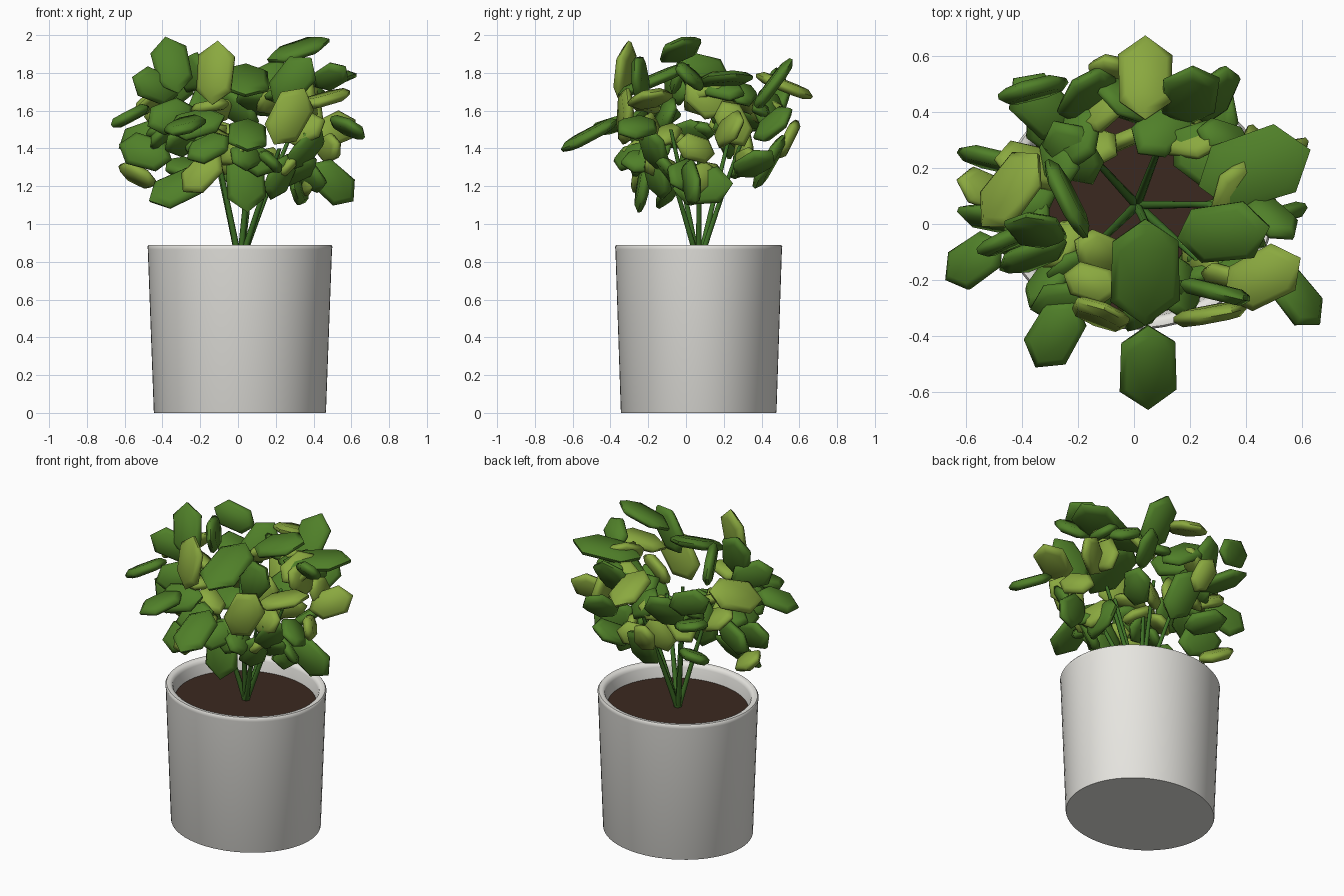
import bpy, bmesh, math, random
from mathutils import Vector, Matrix

random.seed(4)
CX, CY = 0.01, 0.067          # plant and pot axis
RX, RY = 0.49, 0.443          # oval pot rim radii


def material(name, rgb):
    m = bpy.data.materials.new(name)
    m.diffuse_color = (*rgb, 1)
    return m


GREEN = material("leaf green", (0.08, 0.215, 0.022))
LIGHT = material("light leaf green", (0.255, 0.395, 0.05))
STEM = material("stem green", (0.05, 0.17, 0.02))
POT = material("pot grey white", (0.8, 0.79, 0.75))
SOIL = material("soil brown", (0.043, 0.022, 0.014))


def add_object(name, bm, mat, angle):
    bmesh.ops.recalc_face_normals(bm, faces=bm.faces)
    me = bpy.data.meshes.new(name)
    bm.to_mesh(me)
    bm.free()
    me.materials.append(mat)
    ob = bpy.data.objects.new(name, me)
    bpy.context.collection.objects.link(ob)
    bpy.ops.object.select_all(action='DESELECT')
    ob.select_set(True)
    bpy.context.view_layer.objects.active = ob
    bpy.ops.object.shade_smooth_by_angle(angle=math.radians(angle))


def skin(bm, rings):
    """Join consecutive rings with quads and cap both ends."""
    for a, b in zip(rings, rings[1:]):
        for i in range(len(a)):
            j = (i + 1) % len(a)
            bm.faces.new((a[i], a[j], b[j], b[i]))
    bm.faces.new(rings[0])
    bm.faces.new(rings[-1])


def lathe(name, profile, mat, n=64):
    """Oval lathe; profile is (fraction of rim radius, height)."""
    bm = bmesh.new()
    angles = [2 * math.pi * i / n for i in range(n)]
    skin(bm, [[bm.verts.new((CX + RX * r * math.cos(t), CY + RY * r * math.sin(t), z))
               for t in angles] for r, z in profile])
    add_object(name, bm, mat, 50)


# Pot with rounded rim, and soil inside
lathe("pot", [(0.925, 0), (0.93, 0.005), (0.995, 0.865), (1.0, 0.88), (0.985, 0.89), (0.945, 0.89),
              (0.915, 0.883), (0.9, 0.865), (0.87, 0.76)], POT)
lathe("soil", [(0.86, 0.77), (0.875, 0.8)], SOIL)


# Stems: bowed tapered tubes fanning out of the soil
def stem(name, tip, r0=0.018, r1=0.011, n=6):
    bm = bmesh.new()
    base = Vector((CX, CY, 0.78))
    tip = Vector(tip)
    mid = base.lerp(tip, 0.5) + Vector((0, 0, 0.03))
    rings = []
    for k in range(6):
        t = k / 5
        p = base * (1 - t) ** 2 + mid * 2 * t * (1 - t) + tip * t * t
        r = r0 + (r1 - r0) * t
        rings.append([bm.verts.new(p + Vector((r * math.cos(a), r * math.sin(a), 0)))
                      for a in (2 * math.pi * i / n for i in range(n))])
    skin(bm, rings)
    add_object(name, bm, STEM, 70)


STEM_TIPS = [(0.27, 0.07, 1.45), (0.1, 0.3, 1.45), (-0.15, 0.24, 1.5), (-0.14, -0.08, 1.5),
             (0.08, -0.08, 1.5), (0.22, -0.12, 1.4)]
for i, tip in enumerate(STEM_TIPS):
    stem(f"stem_{i + 1}", tip)

# Leaf outline: pointed six-sided blade along local x, unit length
OUTLINE = [(-0.5, 0), (-0.29, 0.285), (0.27, 0.3), (0.5, 0), (0.27, -0.3), (-0.29, -0.285)]
# Optional facing: front, back, right, up
FACING = {"F": (0, -1, 0.25), "B": (0, 1, 0.25), "R": (1, 0, 0.2), "U": (0, 0, 1)}


def leaf(name, centre, along, mat, facing=None):
    """Thick padded blade; by default its face turns away from the middle of the crown."""
    bm = bmesh.new()
    c, d = Vector(centre), Vector(along)
    length = d.length
    x = d.normalized()
    out = Vector(FACING[facing]) if facing else c - Vector((CX, CY, 1.25))
    y = out.cross(x).normalized()
    frame = Matrix((x, y, x.cross(y))).transposed()
    rings = []
    for s, h in ((0.72, -0.027), (0.97, -0.012), (1.0, 0.006), (0.78, 0.03)):
        rings.append([bm.verts.new(c + frame @ Vector((u * s * length, v * s * length, h)))
                      for u, v in OUTLINE])
    skin(bm, rings)
    add_object(name, bm, mat, 60)


# Outer leaves: centre, base-to-tip direction, optional facing
UPPER_GREEN = [
    (0.04, -0.17, 1.76, 0, -0.38, -0.16), (0.32, -0.03, 1.92, 0.33, 0.04, 0.11),
    (0.43, 0.2, 1.76, 0.4, 0.13, 0.06), (0.28, 0.23, 1.69, 0.28, -0.2, 0.05, "U"),
    (-0.35, -0.02, 1.84, -0.07, 0.1, 0.3, "F"), (-0.36, 0.48, 1.73, -0.25, -0.06, 0.08, "F"),
    (-0.17, 0.46, 1.62, 0.1, 0.18, 0.22, "B"), (0.2, 0.46, 1.74, 0.02, 0.2, 0.27, "B"),
    (0.29, -0.24, 1.76, 0.2, -0.05, 0.24, "F"), (-0.44, -0.05, 1.73, -0.24, -0.1, 0.1, "F"),
    (-0.24, 0.09, 1.8, 0.14, -0.28, 0.06, "R"), (0.49, 0.02, 1.78, 0.16, -0.14, 0.1)]
LOWER_GREEN = [
    (0.05, -0.51, 1.47, 0, -0.3, -0.16), (0.58, -0.26, 1.51, 0.16, -0.2, -0.05),
    (-0.57, -0.13, 1.57, -0.2, -0.14, -0.1), (-0.28, -0.39, 1.52, -0.14, -0.24, -0.08),
    (-0.36, -0.11, 1.57, -0.24, -0.1, -0.1, "F"), (-0.49, 0.02, 1.38, -0.28, 0.06, 0.08, "F"),
    (0.04, -0.22, 1.23, 0.02, -0.06, -0.34), (0.22, -0.15, 1.25, 0.1, -0.06, 0.24),
    (0.36, -0.17, 1.4, 0.16, -0.06, 0.22), (-0.32, -0.08, 1.19, -0.3, -0.04, -0.14),
    (0.5, 0.03, 1.22, 0.22, 0.06, -0.2, "F"), (0.32, 0.09, 1.2, 0.05, 0.32, 0.03, "R"),
    (-0.33, 0.42, 1.55, -0.2, 0.2, 0.1), (0.29, 0.46, 1.53, 0.08, 0.2, 0.16, "B"),
    (0.0, 0.44, 1.33, -0.05, 0.16, 0.28), (-0.5, 0.23, 1.45, -0.26, 0.06, -0.1, "F"),
    (-0.28, 0.32, 1.3, -0.2, 0.16, 0.06), (-0.22, -0.28, 1.53, -0.3, -0.04, -0.08),
    (0.28, 0.36, 1.32, 0.14, 0.2, 0.12), (-0.3, -0.2, 1.43, -0.14, -0.2, 0.06)]
LIGHT_LEAVES = [
    (0.04, 0.52, 1.73, 0, 0.3, -0.12), (-0.08, 0.54, 1.45, -0.06, 0.1, 0.2),
    (0.46, -0.19, 1.66, 0.27, 0.14, 0.08, "U"), (0.27, -0.32, 1.57, 0.16, 0.02, 0.3),
    (0.51, 0.23, 1.5, 0.22, 0.14, 0.1), (-0.44, 0.12, 1.66, -0.2, -0.26, -0.1),
    (-0.53, 0.12, 1.26, -0.2, 0.08, 0.1), (-0.12, -0.32, 1.8, 0.03, 0.04, 0.34),
    (-0.19, -0.23, 1.27, -0.2, -0.02, -0.2), (-0.12, -0.1, 1.47, 0.18, -0.08, -0.1, "U"),
    (0.38, 0.1, 1.66, 0.02, 0.2, -0.18, "R"), (0.42, 0.25, 1.53, 0.02, 0.12, -0.24, "R"),
    (0.35, -0.2, 1.5, 0.22, -0.06, 0.1), (0.48, 0.05, 1.4, 0.1, -0.2, 0.06),
    (-0.16, 0.28, 1.45, -0.2, 0.06, -0.14), (0.14, 0.32, 1.33, 0.2, 0.1, 0.04),
    (-0.15, -0.21, 1.62, 0.2, -0.06, 0.04, "U"), (-0.03, 0.3, 1.38, 0.08, 0.04, 0.24)]

for i, v in enumerate(UPPER_GREEN + LOWER_GREEN):
    leaf(f"green_leaf_{i + 1}", v[:3], v[3:6], GREEN, *v[6:])
for i, v in enumerate(LIGHT_LEAVES):
    leaf(f"light_leaf_{i + 1}", v[:3], v[3:6], LIGHT, *v[6:])

# Inner leaves: a loose ring that leaves the middle of the crown open
for i in range(24):
    a = 2.4 * i
    r = random.uniform(0.3, 0.42)
    centre = (CX + r * math.cos(a), CY + 0.9 * r * math.sin(a), 1.24 + 0.5 * ((i * 0.618) % 1))
    b = a + random.uniform(-1.3, 1.3)
    size = random.uniform(0.2, 0.27)
    along = (size * math.cos(b), size * math.sin(b), random.uniform(-0.14, 0.16))
    leaf(f"inner_leaf_{i + 1}", centre, along, LIGHT if i % 3 == 0 else GREEN)
